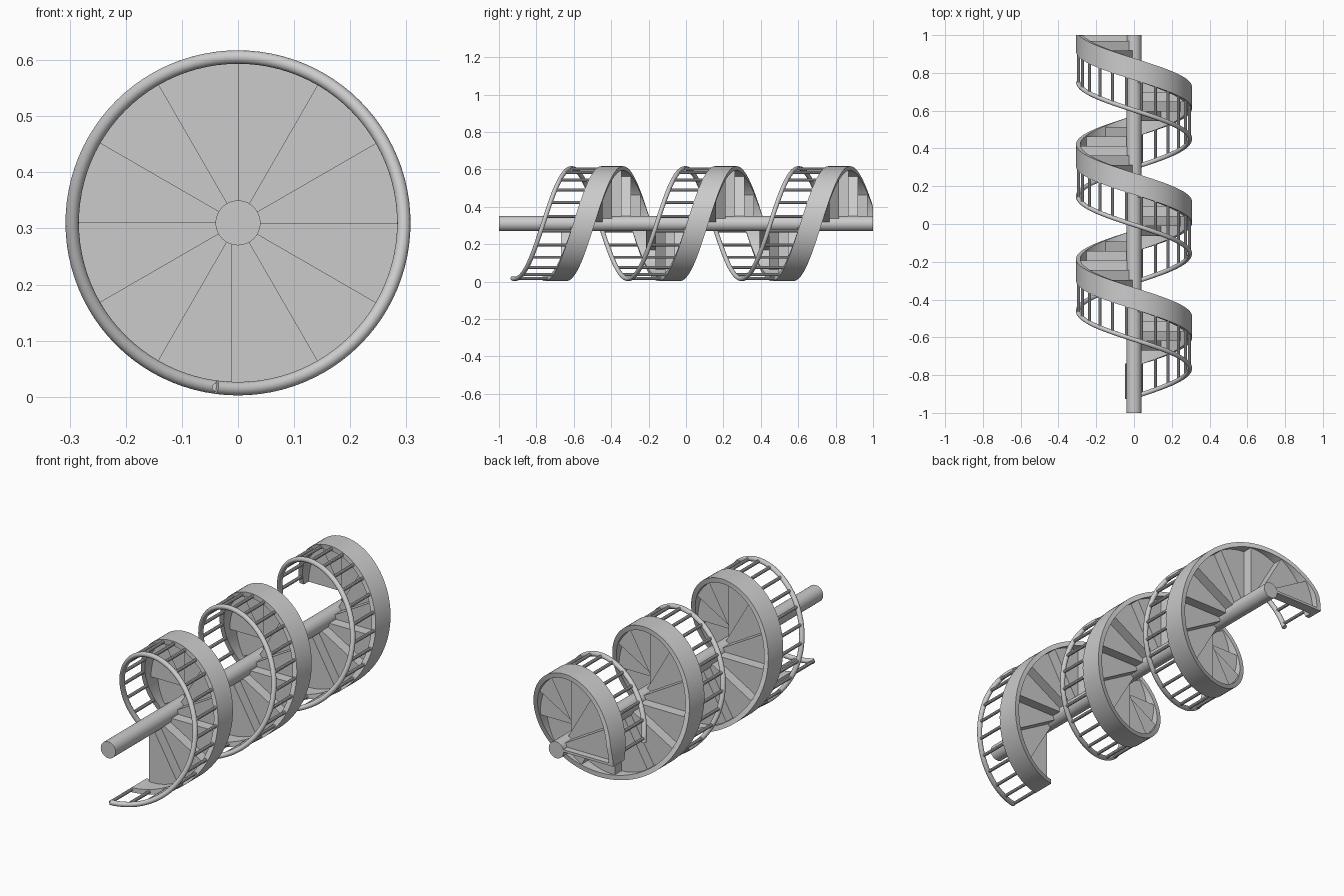
import bpy, bmesh, math
from mathutils import Vector

if "Cube" in bpy.data.objects:
    bpy.data.objects.remove(bpy.data.objects["Cube"])

ZC, PITCH, STEPS = 0.31, 0.607, 33
RISE = PITCH / 12
R_POLE, R_IN, R_OUT = 0.04, 0.284, 0.307
R_MID = (R_IN + R_OUT) / 2
TREAD, BOARD = 0.02, 0.012
RAIL_Y, STR_TOP, STR_LOW = -0.915, -0.755, -0.64   # helix heights at angle 0


def pt(r, deg, y, shift=0.0):
    """Point at radius r, angle from straight down, shifted tangentially."""
    a = math.radians(deg)
    return Vector((r * math.sin(a) + shift * math.cos(a), y,
                   ZC - r * math.cos(a) + shift * math.sin(a)))


def helix(y0, deg):
    return y0 + PITCH * deg / 360


def finish(name, bm, smooth=False):
    bmesh.ops.recalc_face_normals(bm, faces=bm.faces)
    me = bpy.data.meshes.new(name)
    bm.to_mesh(me)
    bm.free()
    ob = bpy.data.objects.new(name, me)
    bpy.context.collection.objects.link(ob)
    if smooth:
        bpy.ops.object.select_all(action='DESELECT')
        ob.select_set(True)
        bpy.context.view_layer.objects.active = ob
        bpy.ops.object.shade_smooth_by_angle(angle=math.radians(35))
    return ob


def loft(bm, rings):
    """Skin a list of closed rings and cap both ends."""
    vs = [[bm.verts.new(p) for p in ring] for ring in rings]
    n = len(vs[0])
    for a, b in zip(vs, vs[1:]):
        for i in range(n):
            bm.faces.new((a[i], a[(i + 1) % n], b[(i + 1) % n], b[i]))
    bm.faces.new(vs[0])
    bm.faces.new(vs[-1][::-1])


def circle(r, n, make):
    return [make(r * math.cos(2 * math.pi * i / n), r * math.sin(2 * math.pi * i / n))
            for i in range(n)]


# Central pole lying along y
bm = bmesh.new()
loft(bm, [circle(R_POLE, 48, lambda u, v: (u, y, ZC + v)) for y in (-1, 1)])
finish("central_pole", bm, True)

# Treads: wedge plates, with a strip at the back under the next riser
bm = bmesh.new()
for k in range(STEPS):
    y = 1 - RISE * (STEPS - k)
    a0 = 30 * k
    outline = [(0.03, a0, -BOARD), (R_IN, a0, -BOARD)]
    outline += [(R_IN + 0.002, a0 + 5 * i, 0) for i in range(7)]
    outline += [(0.03, a0 + 30, 0)]
    loft(bm, [[pt(r, a, yy, s) for r, a, s in outline] for yy in (y, y + TREAD)])
finish("treads", bm)

# Risers: radial boards below the front edge of each tread
bm = bmesh.new()
for k in range(STEPS):
    y = 1 - RISE * (STEPS - k)
    a = 30 * (k + 1)
    corners = [(0.03, -BOARD), (R_IN, -BOARD), (R_IN, 0), (0.03, 0)]
    loft(bm, [[pt(r, a, yy, s) for r, s in corners] for yy in (y + TREAD, y + RISE)])
finish("risers", bm)

# Outer stringer: helical band cut flat at the floor end
bm = bmesh.new()
rings = []
d = -7.5
while d <= 990:
    top, low = helix(STR_TOP, d), min(helix(STR_LOW, d), 1.0)
    rings.append([pt(R_IN, d, top), pt(R_OUT, d, top), pt(R_OUT, d, low), pt(R_IN, d, low)])
    d += 3.75
loft(bm, rings)
finish("outer_stringer", bm, True)

# Handrail: round helical tube
bm = bmesh.new()
rings = []
slope = PITCH / (2 * math.pi * R_MID)
c = 1 / math.sqrt(1 + slope * slope)
d = -7.5
while d <= 986.5:
    y = helix(RAIL_Y, d)
    rings.append(circle(0.012, 14, lambda u, v: pt(R_MID + u, d, y + v * c, -v * slope * c)))
    d += 3.75
loft(bm, rings)
finish("handrail", bm, True)

# Balusters: two per tread, from handrail to stringer
bm = bmesh.new()
for j in range(67):
    d = -7.5 + 15 * j
    if d > 986:
        break
    ends = (helix(RAIL_Y, d), helix(STR_TOP, d) + 0.03)
    loft(bm, [circle(0.008, 10, lambda u, v: pt(R_MID + u, d, y, v)) for y in ends])
finish("balusters", bm, True)
